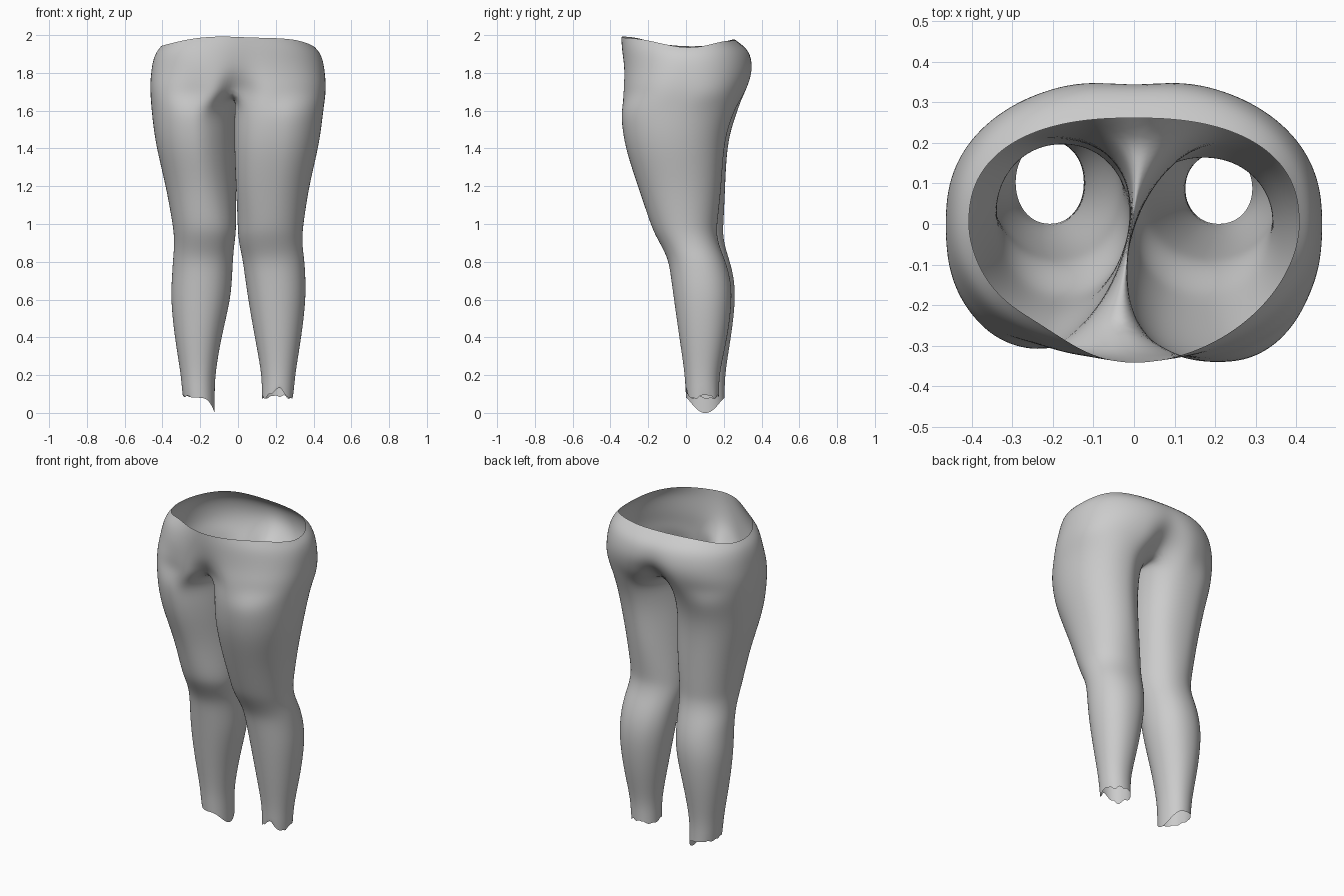
import bpy, bmesh, random
from math import sin, cos, pi, radians, exp

if "Cube" in bpy.data.objects:
    bpy.data.objects.remove(bpy.data.objects["Cube"])

random.seed(4)
OUT, INN = 24, 8          # segments on the outer arc and on the inner arc of a leg
A0 = radians(55)          # half angle of the inner arc

# Leg sections: z, outer x, left inner x, right inner x, front y, back y
LEG = [
    (0.08, .292, -.123, .126, .000, .205),
    (0.13, .297, -.123, .126, -.003, .205),
    (0.22, .305, -.118, .123, -.008, .208),
    (0.40, .336, -.088, .088, -.036, .239),
    (0.60, .357, -.038, .053, -.064, .264),
    (0.72, .350, -.030, .036, -.080, .254),
    (0.81, .345, -.026, .024, -.094, .230),
    (0.88, .338, -.020, .008, -.128, .207),
    (0.95, .340, -.010, -.002, -.168, .195),
    (1.02, .350, -.010, -.004, -.195, .200),
    (1.20, .382, -.015, -.008, -.255, .208),
    (1.38, .427, -.015, -.008, -.316, .216),
    (1.50, .447, -.015, -.008, -.338, .238),
    (1.60, .458, -.015, -.008, -.346, .275),
]
# Hip sections: z, half width, front y, back y, front crease, back crease, front and back squareness
HIP = [
    (1.68, .464, -.344, .318, .115, .120, 2.65, 2.5),
    (1.74, .466, -.341, .344, .065, .065, 2.5, 2.4),
    (1.80, .461, -.337, .360, .025, .025, 2.3, 2.3),
    (1.86, .453, -.338, .357, .008, .010, 2.15, 2.25),
    (1.92, .436, -.341, .334, .0, .004, 2.05, 2.25),
    (1.965, .408, -.343, .262, .0, .0, 1.85, 2.4),
]


def spow(v, n):
    return (abs(v) ** (2 / n)) * (1 if v >= 0 else -1)


def smooth(lo, hi, v):
    t = min(1, max(0, (v - lo) / (hi - lo)))
    return t * t * (3 - 2 * t)


bm = bmesh.new()


def leg_ring(row, left, bottom):
    z, out, in_l, in_r, front, back = row
    thigh = smooth(.95, 1.25, z)
    if left:
        outer, inner = -out, in_l
        front += .033 * thigh
    else:
        outer, inner = out - .006 * thigh + .008 * exp(-((z - .75) / .15) ** 2), in_r
        back -= .018 + .016 * exp(-((z - .97) / .15) ** 2) + .012 * (z < .3)
    cx, hx = (outer + inner) / 2, (inner - outer) / 2
    cy, hy = (front + back) / 2, (back - front) / 2
    n = 2.1
    angles = [A0 + (2 * pi - 2 * A0) * k / OUT for k in range(OUT + 1)]
    angles += [-A0 + 2 * A0 * k / INN for k in range(1, INN)]
    ring = []
    for a in angles:
        c, s = spow(cos(a), n), spow(sin(a), n)
        x, y, zz = cx + hx * c, cy - hy * s, z
        x += .2 * (y + .03) * max(0, c) ** .6 * thigh  # slanted line where thighs meet
        if bottom:                                    # torn ankle edge
            zz += random.uniform(-.012, .018)
            if left:
                zz = z - .083 * max(0, cos(a)) ** 3 + .02 * max(0, -cos(a)) * random.random()
            else:
                zz += .05 * max(0, sin(a)) ** 8
        ring.append(bm.verts.new((x, y, zz)))
    return ring


def hip_ring(row, i):
    z, hx, front, back, cf, cb, nf, nb = row
    rim = (0, 0, 0, .1, .5, 1)[i]
    low = (1, .6, .2, 0, 0, 0)[i]
    ring = []
    for k in range(2 * OUT):                          # front, left side, back, right side
        b = pi * k / OUT
        is_front = cos(b) > 0
        n = nf if is_front else nb
        x = -hx * spow(sin(b), n)
        y = (front if is_front else back) * abs(cos(b)) ** (2 / n)
        pinch = exp(-(x / .075) ** 2)
        y += pinch * (cf if is_front else -cb)
        if is_front and x < 0:                        # left front is set back a little
            y += (.03 * low + .025 * rim) * exp(-((x + .23) / .1) ** 2)
        zz = z + rim * (.022 * cos(2 * b) + .008 * cos(b) - .005 * cos(4 * b) + .003 * sin(5 * b))
        zz += low * pinch * (.035 if is_front else .0)
        x += low * pinch * (-.03 if is_front else .015)
        ring.append(bm.verts.new((x, y, zz)))
    return ring


def bridge(r0, r1):
    m = len(r0)
    for k in range(m):
        bm.faces.new((r0[k], r0[(k + 1) % m], r1[(k + 1) % m], r1[k]))


# Hips
hips = [hip_ring(r, i) for i, r in enumerate(HIP)]
for lo, hi in zip(hips, hips[1:]):
    bridge(lo, hi)

# Crotch seam from back centre to front centre, shared by both legs
low = hips[0]
back_v, front_v = low[OUT], low[0]
seam = []
for k in range(1, INN):
    t = k / INN
    p = back_v.co.lerp(front_v.co, t)
    p.z -= .03 * sin(pi * t)
    seam.append(bm.verts.new(p))

# Legs, joined to the hip halves and the seam
for left in (True, False):
    rings = [leg_ring(r, left, i == 0) for i, r in enumerate(LEG)]
    half = low[:OUT + 1] if left else [low[-k % (2 * OUT)] for k in range(OUT + 1)]
    rings.append(half + seam)
    for lo, hi in zip(rings, rings[1:]):
        bridge(lo, hi)

bmesh.ops.recalc_face_normals(bm, faces=bm.faces[:])
mesh = bpy.data.meshes.new("hips_and_legs")
bm.to_mesh(mesh)
bm.free()
body = bpy.data.objects.new("hips_and_legs", mesh)
bpy.context.collection.objects.link(body)
for p in mesh.polygons:
    p.use_smooth = True
sub = body.modifiers.new("smooth_skin", 'SUBSURF')
sub.levels = sub.render_levels = 2
